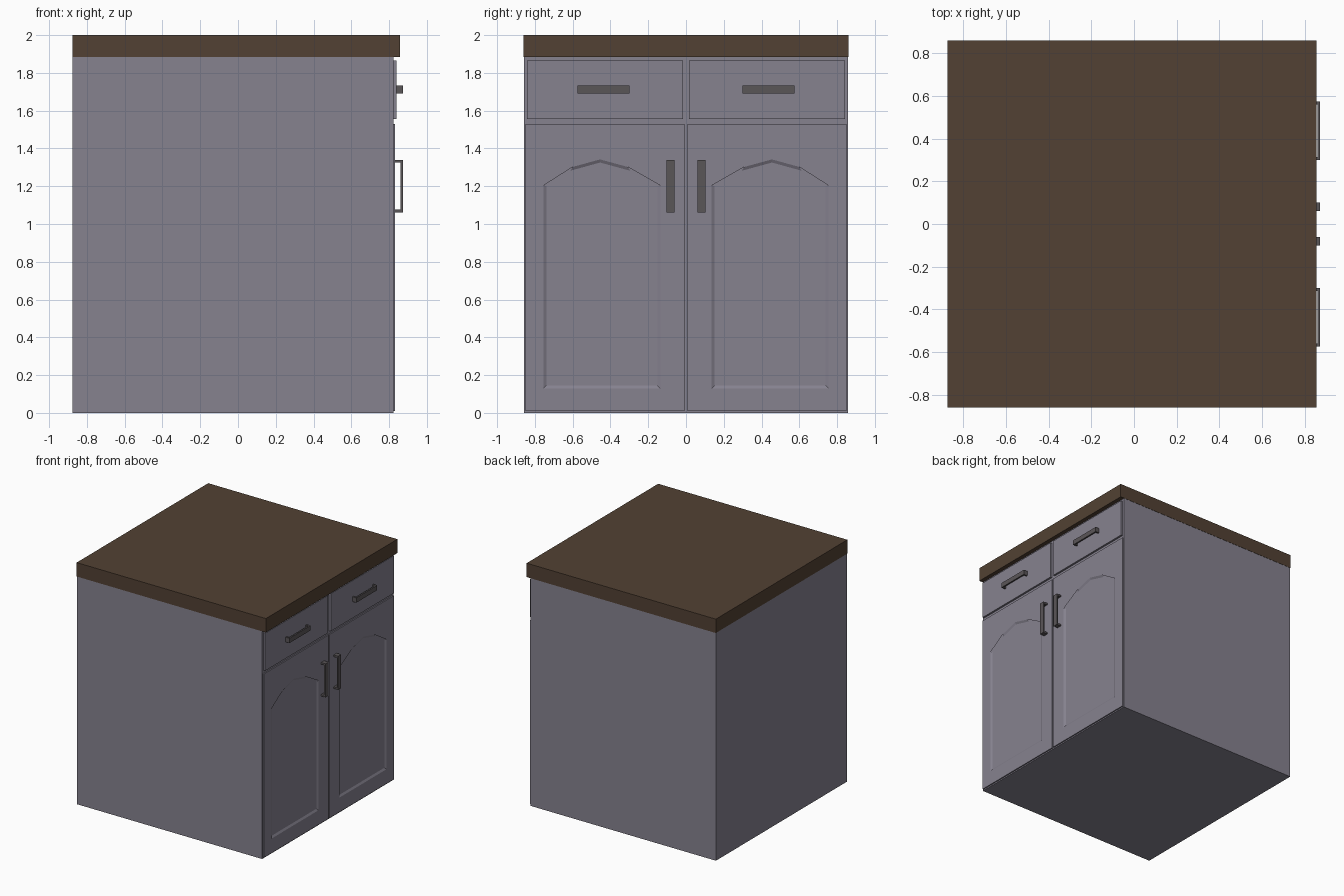
import bpy, bmesh
from mathutils import Vector

if "Cube" in bpy.data.objects:
    bpy.data.objects.remove(bpy.data.objects["Cube"])


def material(name, rgb):
    m = bpy.data.materials.new(name)
    m.diffuse_color = (*rgb, 1)
    m.use_nodes = True
    m.node_tree.nodes["Principled BSDF"].inputs["Base Color"].default_value = m.diffuse_color
    return m


GREY = material("cabinet grey paint", (0.238, 0.223, 0.275))
WOOD = material("dark brown worktop", (0.084, 0.053, 0.033))
METAL = material("dark handle metal", (0.102, 0.092, 0.097))


def finish(bm, name, mat):
    bmesh.ops.recalc_face_normals(bm, faces=bm.faces)
    me = bpy.data.meshes.new(name)
    bm.to_mesh(me)
    bm.free()
    me.materials.append(mat)
    ob = bpy.data.objects.new(name, me)
    bpy.context.collection.objects.link(ob)
    return ob


def box(name, lo, hi, mat):
    bm = bmesh.new()
    lo, hi = Vector(lo), Vector(hi)
    bmesh.ops.create_cube(bm, size=1)
    for v in bm.verts:
        v.co = (lo + hi) / 2 + v.co * (hi - lo)
    return finish(bm, name, mat)


# Carcass and worktop
BODY_X = 0.822
box("cabinet_body", (-0.875, -0.858, 0), (BODY_X, 0.858, 1.885), GREY)
box("worktop", (-0.875, -0.86, 1.885), (0.857, 0.86, 2.0), WOOD)

# Arched outline of the recessed door panel (y, z), for the +y door
ARCH = [(0.136, 0.13), (0.754, 0.13), (0.754, 1.204), (0.67, 1.185), (0.6, 1.302),
        (0.455, 1.342), (0.308, 1.302), (0.228, 1.185), (0.136, 1.204)]


def door(name, side):
    x = 0.832
    bm = bmesh.new()

    def loop(pts):
        vs = [bm.verts.new((x, side * y, z)) for y, z in pts]
        return vs, [bm.edges.new((vs[i - 1], vs[i])) for i in range(len(vs))]
    rim, rim_e = loop([(0.007, 0.01), (0.85, 0.01), (0.85, 1.53), (0.007, 1.53)])
    arch, arch_e = loop(ARCH)
    # frame around the arch
    bmesh.ops.triangle_fill(bm, edges=rim_e + arch_e, use_beauty=True,
                            normal=Vector((1, 0, 0)))
    for f in [f for f in bm.faces if all(v in arch for v in f.verts)]:
        bm.faces.remove(f)
    # sunken panel with sloped edge
    panel = bm.faces.new(arch if side > 0 else arch[::-1])
    panel.normal_update()
    bmesh.ops.inset_region(bm, faces=[panel], thickness=0.016, use_even_offset=True)
    for v in panel.verts:
        v.co.x = x - 0.009
    # outer edges back to the carcass
    back = [bm.verts.new((BODY_X - 0.004, v.co.y, v.co.z)) for v in rim]
    for i in range(4):
        bm.faces.new((rim[i - 1], rim[i], back[i], back[i - 1]))
    return finish(bm, name, GREY)


def handle(name, y, z, length, x0, vertical):
    # U-shaped bar: two posts and a grip, extruded from a profile
    h, t, w, x1 = length / 2, 0.014, 0.02, 0.873
    prof = [(x0, -h), (x1, -h), (x1, h), (x0, h),
            (x0, h - t), (x1 - 0.012, h - t), (x1 - 0.012, t - h), (x0, t - h)]
    bm = bmesh.new()

    def place(a, b, c):
        return (a, y + c, z + b) if vertical else (a, y + b, z + c)
    f = bm.faces.new([bm.verts.new(place(a, b, -w)) for a, b in prof])
    ext = bmesh.ops.extrude_face_region(bm, geom=[f], use_keep_orig=True)
    d = Vector((0, 2 * w, 0)) if vertical else Vector((0, 0, 2 * w))
    for v in ext["geom"]:
        if isinstance(v, bmesh.types.BMVert):
            v.co += d
    return finish(bm, name, METAL)


# Doors, drawer fronts and their handles on both sides
for side, tag in ((-1, "left"), (1, "right")):
    door(f"door_{tag}", side)
    ys = sorted((side * 0.017, side * 0.842))
    box(f"drawer_front_{tag}", (BODY_X - 0.004, ys[0], 1.555),
        (0.838, ys[1], 1.865), GREY)
    handle(f"drawer_handle_{tag}", side * 0.437, 1.712, 0.274, 0.836, False)
    handle(f"door_handle_{tag}", side * 0.082, 1.201, 0.278, 0.83, True)
